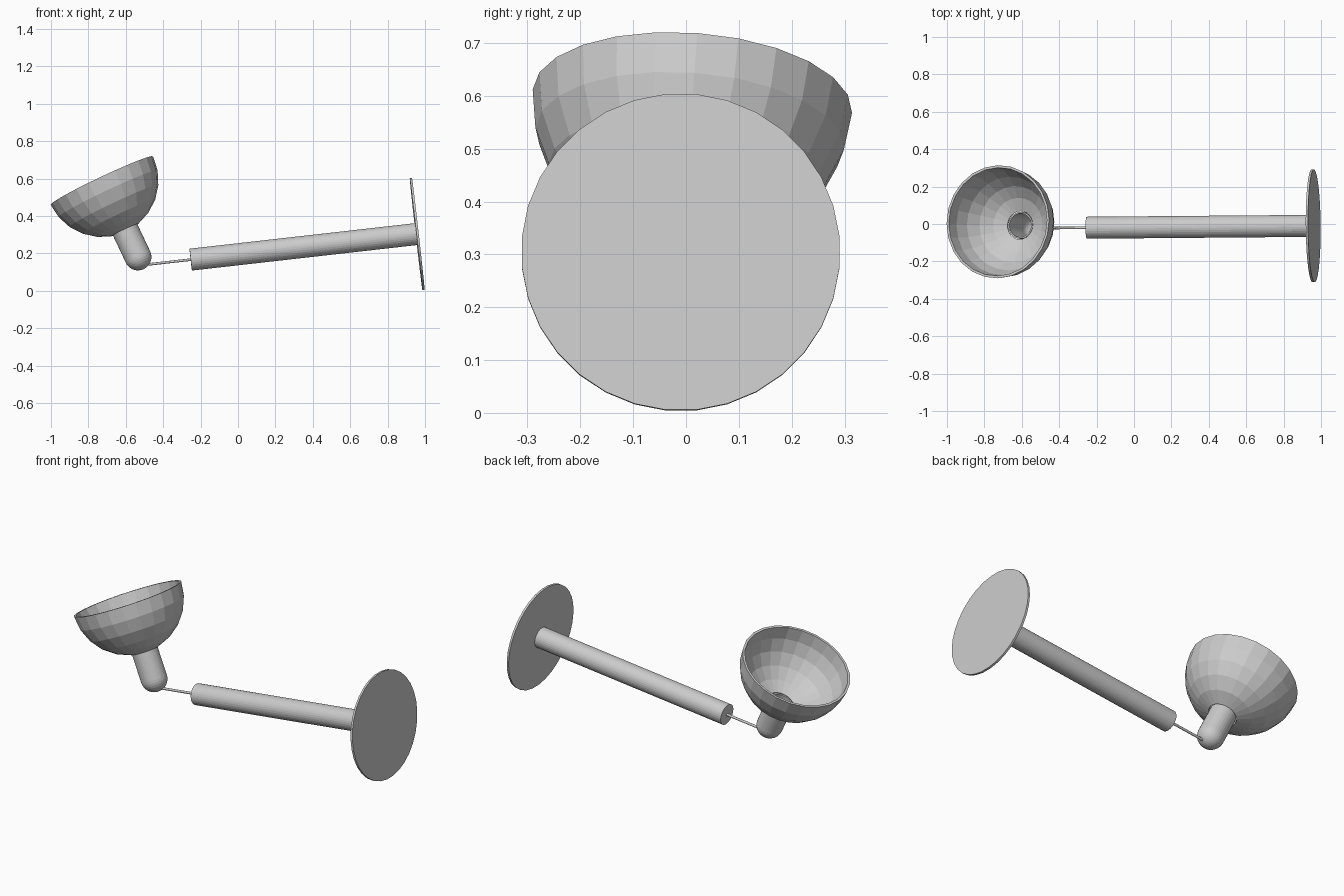
import bpy, bmesh
from math import sin, cos, pi, radians
from mathutils import Vector, Matrix

cube = bpy.data.objects.get("Cube")
if cube:
    bpy.data.objects.remove(cube)

grey = bpy.data.materials.new("light_grey")
grey.use_nodes = True
grey.diffuse_color = (0.6, 0.6, 0.6, 1)
grey.node_tree.nodes["Principled BSDF"].inputs["Base Color"].default_value = (0.6, 0.6, 0.6, 1)


def frame(origin, axis, side):
    """Matrix with local z along axis and local x as near to side as possible."""
    z = Vector(axis).normalized()
    x = Vector(side)
    x = (x - z * x.dot(z)).normalized()
    m = Matrix((x, z.cross(x), z)).transposed().to_4x4()
    m.translation = origin
    return m


def lathe(name, profile, segments, matrix, phase=0.0, closed=False):
    """Turn (radius, height) points around local z; a zero radius makes a pole."""
    bm = bmesh.new()
    rings = []
    for r, h in profile:
        count = segments if r > 0 else 1
        angles = [phase + 2 * pi * i / segments for i in range(count)]
        rings.append([bm.verts.new((r * cos(a), r * sin(a), h)) for a in angles])
    pairs = list(zip(rings, rings[1:]))
    if closed:
        pairs.append((rings[-1], rings[0]))
    for a, b in pairs:
        for i in range(segments):
            j = (i + 1) % segments
            quad = [a[i % len(a)], a[j % len(a)], b[j % len(b)], b[i % len(b)]]
            bm.faces.new(list(dict.fromkeys(quad)))
    bmesh.ops.recalc_face_normals(bm, faces=bm.faces)
    mesh = bpy.data.meshes.new(name)
    bm.to_mesh(mesh)
    bm.free()
    mesh.materials.append(grey)
    obj = bpy.data.objects.new(name, mesh)
    obj.matrix_world = matrix
    bpy.context.collection.objects.link(obj)
    return obj


def rod(name, radius, start, end, segments):
    """Solid cylinder between two points."""
    axis = Vector(end) - Vector(start)
    length = axis.length
    profile = [(0, 0), (radius, 0), (radius, length), (0, length)]
    return lathe(name, profile, segments, frame(start, axis, (0, 0, 1)), pi / segments)


def arc(radius, start, end, steps, height=0.0):
    """Points of a sphere profile, angles in degrees below its equator."""
    angles = [radians(start + (end - start) * i / steps) for i in range(steps + 1)]
    return [(radius * cos(a), height - radius * sin(a)) for a in angles]


# Stand: base disc, pole and thin stem along one axis
pole_start = Vector((-0.253, -0.02, 0.167))
pole_end = Vector((0.958, -0.01, 0.304))
along = (pole_end - pole_start).normalized()
rod("base_disc", 0.302, pole_end - along * 0.006, pole_end + along * 0.006, 32)
rod("pole", 0.059, pole_start, pole_end, 32)
rod("stem", 0.007, pole_start - along * 0.28, pole_start, 16)

# Lamp head: faceted half-sphere shade, open at the rim and at the neck
head = frame((-0.728, 0.012, 0.59), (-0.427, 0.066, 0.903), (1, 0, 0))
shade = arc(0.303, 0, 75, 5) + arc(0.290, 75, 0, 5)
lathe("shade", shade, 24, head, closed=True)

# Hollow neck with a rounded end
outer = [(0.072, -0.282)] + arc(0.072, 0, 90, 8, -0.453)
inner = arc(0.064, 90, 0, 8, -0.453) + [(0.064, -0.282)]
lathe("neck", outer + inner, 32, head, closed=True)
